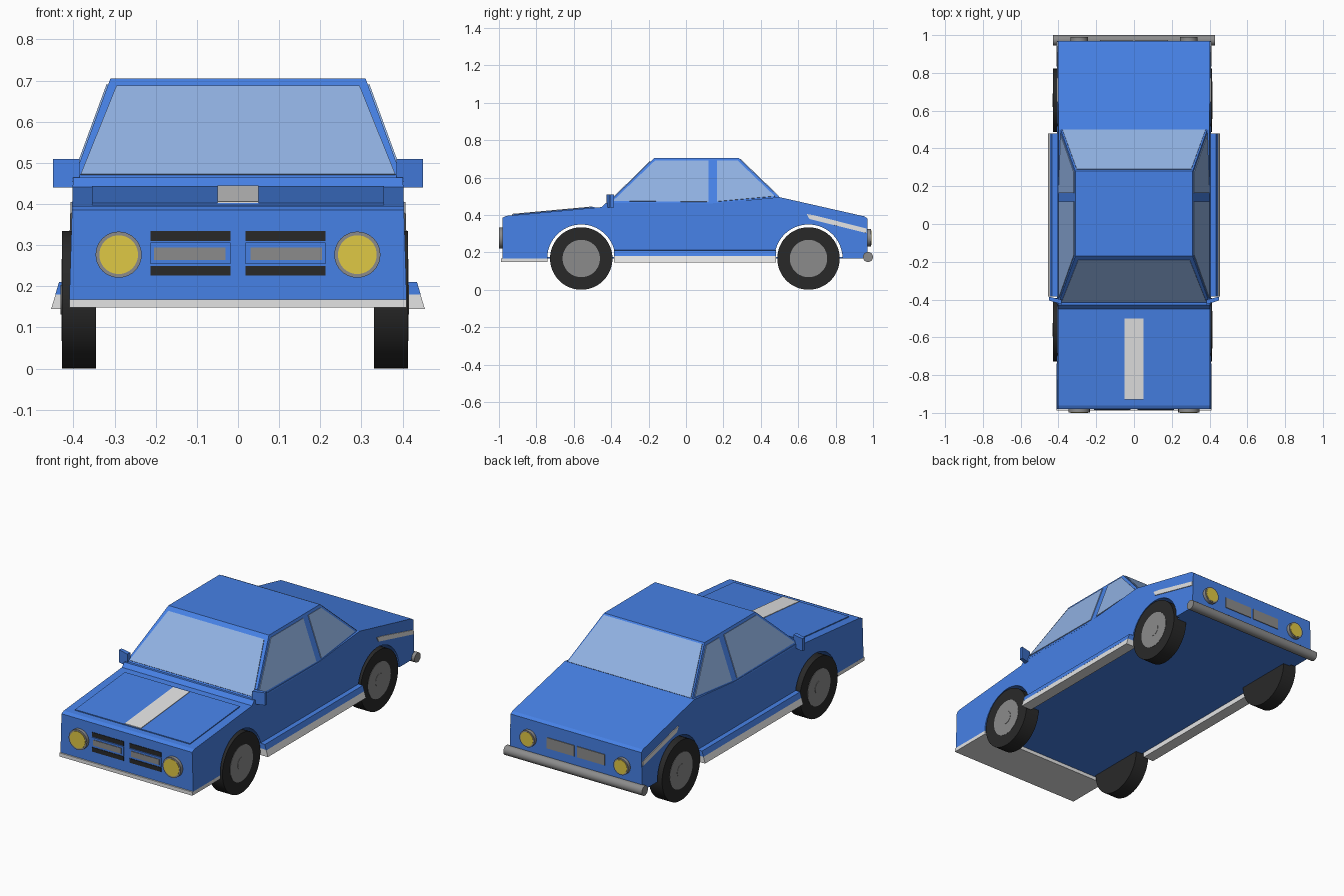
import bpy, bmesh, math
from mathutils import Vector, Matrix

cube = bpy.data.objects.get("Cube")
if cube:
    bpy.data.objects.remove(cube, do_unlink=True)


def material(name, r, g, b):
    m = bpy.data.materials.new(name)
    m.use_nodes = True
    m.diffuse_color = (r, g, b, 1)
    m.node_tree.nodes["Principled BSDF"].inputs["Base Color"].default_value = (r, g, b, 1)
    return m


BLUE = material("body blue", 0.062, 0.22, 0.79)
GLASS = material("pale glass", 0.28, 0.44, 0.76)
SILVER = material("light silver", 0.77, 0.77, 0.77)
GREY = material("mid grey", 0.26, 0.26, 0.26)
BLACK = material("tyre black", 0.022, 0.022, 0.022)
YELLOW = material("lamp yellow", 0.74, 0.58, 0.06)


def finish(name, bm, mat, smooth=False):
    bmesh.ops.recalc_face_normals(bm, faces=bm.faces)
    mesh = bpy.data.meshes.new(name)
    bm.to_mesh(mesh)
    bm.free()
    mesh.materials.append(mat)
    ob = bpy.data.objects.new(name, mesh)
    bpy.context.collection.objects.link(ob)
    if smooth:
        bpy.ops.object.select_all(action="DESELECT")
        ob.select_set(True)
        bpy.context.view_layer.objects.active = ob
        bpy.ops.object.shade_smooth_by_angle(angle=math.radians(35))
    return ob


def solid(name, pts, push, mat):
    """Polygon pushed along a vector into a closed prism."""
    bm = bmesh.new()
    face = bm.faces.new([bm.verts.new(p) for p in pts])
    ext = bmesh.ops.extrude_face_region(bm, geom=[face], use_keep_orig=True)
    bmesh.ops.translate(bm, vec=Vector(push),
                        verts=[v for v in ext["geom"] if isinstance(v, bmesh.types.BMVert)])
    return finish(name, bm, mat)


def pane(name, pts, mat, t=0.004):
    """Thin plate sitting on a sloped surface, facing away from the car's core."""
    p = [Vector(q) for q in pts]
    n = (p[1] - p[0]).cross(p[2] - p[0]).normalized()
    if n.dot(p[0] - Vector((0, 0.05, 0.2))) < 0:
        n.negate()
    return solid(name, [q - n * 0.002 for q in p], n * (t + 0.002), mat)


def box(name, x0, x1, y0, y1, z0, z1, mat):
    return solid(name, [(x0, y0, z0), (x1, y0, z0), (x1, y1, z0), (x0, y1, z0)],
                 (0, 0, z1 - z0), mat)


def cylinder(name, centre, axis, radius, depth, mat, sides=40):
    bm = bmesh.new()
    bmesh.ops.create_cone(bm, cap_ends=True, segments=sides, radius1=radius,
                          radius2=radius, depth=depth)
    rot = Vector((0, 0, 1)).rotation_difference(Vector(axis)).to_matrix().to_4x4()
    bmesh.ops.transform(bm, matrix=Matrix.Translation(centre) @ rot, verts=bm.verts)
    return finish(name, bm, mat, True)


# Lower body: side outline with both wheel arches, leaning in towards the top
AXLES = (-0.56, 0.655)
WHEEL_Z, ARCH_R = 0.167, 0.182


def arch(y, z_front, z_rear):
    """Arc points from the rear foot of an arch over to its front foot."""
    a0 = math.asin((z_rear - WHEEL_Z) / ARCH_R)
    a1 = math.pi - math.asin((z_front - WHEEL_Z) / ARCH_R)
    return [(y + ARCH_R * math.cos(a0 + (a1 - a0) * i / 24),
             WHEEL_Z + ARCH_R * math.sin(a0 + (a1 - a0) * i / 24)) for i in range(25)]


def body_x(z):
    return 0.41 - 0.03 * (z - 0.165)


outline = [(-0.98, 0.165), (-0.98, 0.385), (-0.96, 0.395), (-0.45, 0.442), (-0.43, 0.464),
           (0.14, 0.462), (0.50, 0.495), (0.955, 0.392), (0.97, 0.38), (0.97, 0.168)]
outline += arch(AXLES[1], 0.185, 0.168) + arch(AXLES[0], 0.165, 0.185)
body = solid("body", [(-1, y, z) for y, z in outline], (2, 0, 0), BLUE)
for v in body.data.vertices:
    v.co.x = math.copysign(body_x(v.co.z), v.co.x)

# Flat floor running between the wheels
box("floor", -0.385, 0.385, -0.76, 0.96, 0.168, 0.174, BLUE)

# Bonnet panel and its stripe
for name, w, y0, y1, lift, mat in (("bonnet_panel", 0.355, -0.93, -0.49, 0.005, BLUE),
                                   ("bonnet_stripe", 0.05, -0.928, -0.5, 0.008, SILVER)):
    z0, z1 = (0.395 + (y + 0.96) * 0.092 for y in (y0, y1))
    solid(name, [(-w, y0, z0), (w, y0, z0), (w, y1, z1), (-w, y1, z1)], (0, 0, lift), mat)


# Cabin
def cabin_x(z):
    return 0.40 - (z - 0.46) * 0.367


ROOF = 0.705
bm = bmesh.new()
for s in (-1, 1):
    for y, z in ((-0.425, 0.455), (-0.17, ROOF), (0.28, ROOF), (0.505, 0.488), (0.14, 0.455)):
        bm.verts.new((s * cabin_x(z), y, z))
bmesh.ops.convex_hull(bm, input=bm.verts)
bmesh.ops.dissolve_limit(bm, angle_limit=0.02, verts=bm.verts, edges=bm.edges)
finish("cabin", bm, BLUE)


def front_y(z):
    return -0.425 + (z - 0.455) * 1.02


def rear_y(z):
    return 0.28 + (ROOF - z) * 1.037


def screen(name, y_at, low, high, inset_low, inset_high):
    xl, xh = cabin_x(low) - inset_low, cabin_x(high) - inset_high
    pane(name, [(-xl, y_at(low), low), (xl, y_at(low), low),
                (xh, y_at(high), high), (-xh, y_at(high), high)], GLASS)


screen("windscreen", front_y, 0.47, 0.685, 0.014, 0.022)
screen("rear_window", rear_y, 0.496, 0.697, 0.008, 0.01)

# Parts on both sides
for s, side in ((1, "left"), (-1, "right")):
    for name, pts in (
            ("front_window", [(-0.39, 0.474), (-0.165, 0.69), (0.12, 0.69), (0.12, 0.469)]),
            ("back_window", [(0.165, 0.69), (0.275, 0.69), (0.475, 0.499), (0.165, 0.471)])):
        pane(f"{side}_{name}", [(s * cabin_x(z), y, z) for y, z in pts], GLASS)

    # Flared sill with a light strip below
    for name, section, mat in (
            ("sill_flare", [(0.39, 0.212), (0.435, 0.21), (0.444, 0.18), (0.39, 0.18)], BLUE),
            ("sill_strip", [(0.39, 0.185), (0.443, 0.182), (0.454, 0.145), (0.39, 0.145)], SILVER)):
        solid(f"{side}_{name}", [(s * x, -0.385, z) for x, z in section], (0, 0.865, 0), mat)

    # Stripe on the rear wing
    pane(f"{side}_wing_stripe", [(s * body_x(z), y, z) for y, z in
         ((0.645, 0.405), (0.69, 0.397), (0.965, 0.327), (0.965, 0.303), (0.66, 0.378))], SILVER)

    # Door mirror
    solid(f"{side}_mirror", [(s * 0.385, -0.425, 0.44), (s * 0.45, -0.405, 0.44),
                             (s * 0.45, -0.385, 0.44), (s * 0.385, -0.40, 0.44)],
          (0, 0, 0.07), BLUE)

    # Wheels
    for y, end in zip(AXLES, ("front", "rear")):
        inner, outer = (0.33, 0.413) if s > 0 else (0.345, 0.428)
        for part, radius, base, out, mat in (("tyre", 0.167, inner, 0, BLACK),
                                             ("rim", 0.1, outer - 0.02, 0.0015, GREY),
                                             ("hub", 0.036, outer - 0.02, 0.003, GREY)):
            cylinder(f"{side}_{end}_{part}", (s * (base + outer + out) / 2, y, WHEEL_Z),
                     (s, 0, 0), radius, outer + out - base, mat, 48)

    # Round lamps front and rear
    for end, y, d, z, r in (("head", -0.98, -1, 0.277, 0.056), ("tail", 0.97, 1, 0.278, 0.046)):
        cylinder(f"{side}_{end}lamp_rim", (s * 0.29, y + d * 0.006, z), (0, d, 0), r, 0.026, GREY)
        cylinder(f"{side}_{end}lamp_lens", (s * 0.29, y + d * 0.011, z), (0, d, 0), r * 0.84, 0.02, YELLOW)

    # Grille half: two dark slots and a framed bar between them
    for name, x0, x1, z0, z1, front, mat in (
            ("upper_slot", 0.018, 0.213, 0.31, 0.334, -0.983, BLACK),
            ("lower_slot", 0.018, 0.213, 0.226, 0.25, -0.983, BLACK),
            ("grille_frame", 0.018, 0.213, 0.254, 0.306, -0.984, BLUE),
            ("grille_bar", 0.03, 0.204, 0.264, 0.295, -0.987, GREY)):
        a, b = sorted((s * x0, s * x1))
        box(f"{side}_{name}", a, b, front, -0.979, z0, z1, mat)

    # Rear panel half
    a, b = sorted((s * 0.008, s * 0.18))
    box(f"{side}_rear_panel", a, b, 0.965, 0.974, 0.25, 0.31, GREY)

# Bumpers
box("front_bumper_plate", -0.41, 0.41, -0.988, -0.74, 0.148, 0.168, SILVER)
cylinder("rear_bumper_bar", (0, 0.973, 0.175), (1, 0, 0), 0.027, 0.855, GREY, 24)
